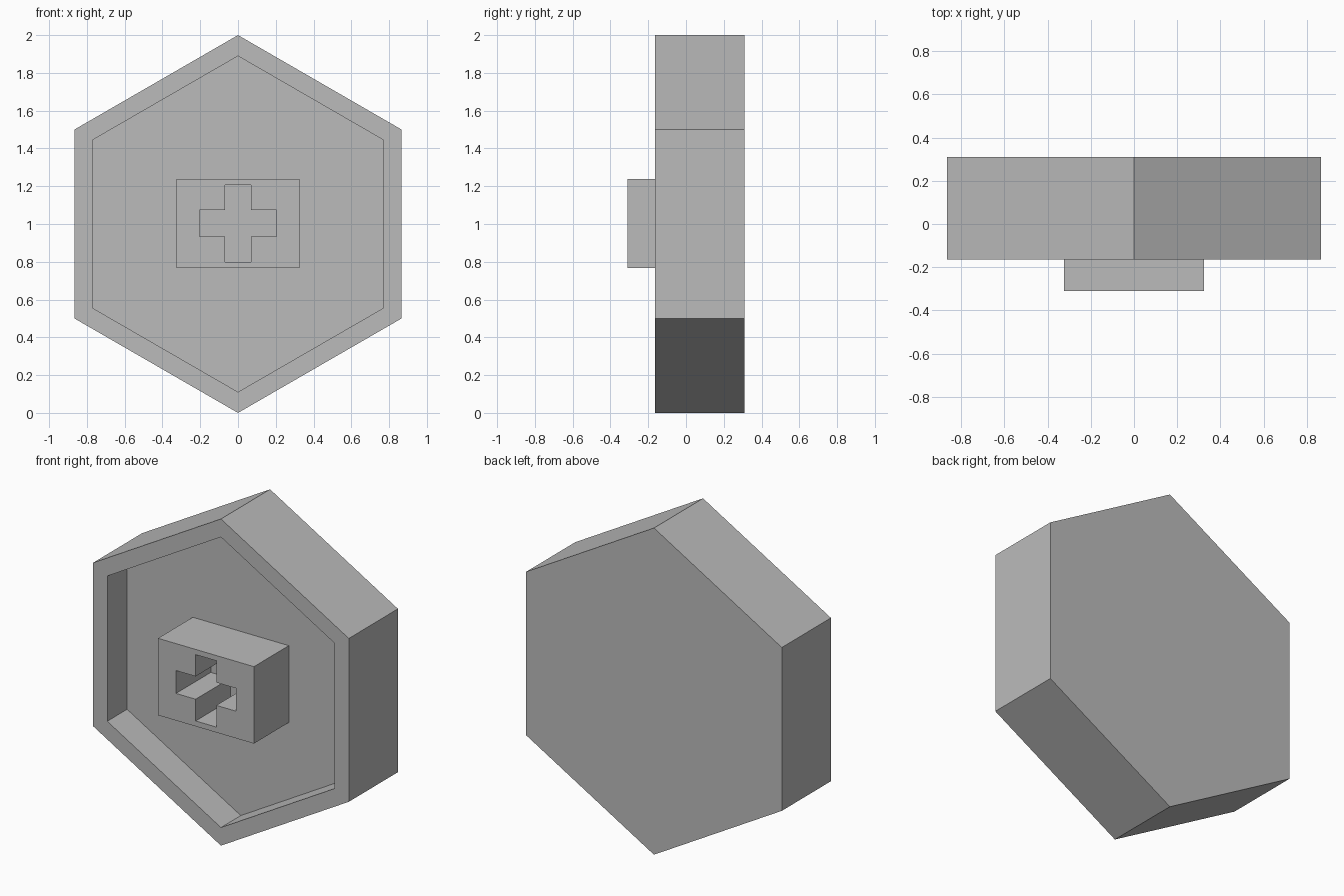
import bpy, bmesh, math

cube = bpy.data.objects.get("Cube")
if cube:
    bpy.data.objects.remove(cube, do_unlink=True)

FRONT, BACK, FLOOR = -0.165, 0.31, 0.027   # depths along y
CENTRE = 1.0

grey = bpy.data.materials.new("plain grey")
grey.use_nodes = True
colour = (0.5, 0.5, 0.5, 1)
grey.diffuse_color = colour
grey.node_tree.nodes["Principled BSDF"].inputs["Base Color"].default_value = colour


def prism(name, outline, y0, y1, inset=0, recess=0):
    """Extrude an x-z outline along y, optionally with a recessed front."""
    bm = bmesh.new()
    front = bm.faces.new([bm.verts.new((x, y0, z)) for x, z in outline])
    side = bmesh.ops.extrude_face_region(bm, geom=[front], use_keep_orig=True)
    for v in side["geom"]:
        if isinstance(v, bmesh.types.BMVert):
            v.co.y = y1
    bmesh.ops.recalc_face_normals(bm, faces=bm.faces[:])
    if recess:
        # Rim around the front, then a pocket sunk inside it
        bmesh.ops.inset_region(bm, faces=[front], thickness=inset, use_even_offset=True)
        pocket = bmesh.ops.extrude_discrete_faces(bm, faces=[front])["faces"][0]
        for v in pocket.verts:
            v.co.y += recess
    mesh = bpy.data.meshes.new(name)
    bm.to_mesh(mesh)
    bm.free()
    mesh.materials.append(grey)
    obj = bpy.data.objects.new(name, mesh)
    bpy.context.collection.objects.link(obj)
    return obj


# Hexagonal body with a shallow tray in the front
hexagon = [(math.sin(i * math.pi / 3), CENTRE + math.cos(i * math.pi / 3))
           for i in range(6)]
prism("hexagonal_body", hexagon, FRONT, BACK, inset=0.096, recess=FLOOR - FRONT)

# Rectangular socket block standing on the tray floor
w, low, high = 0.325, 0.767, 1.238
block = prism("socket_block", [(-w, low), (w, low), (w, high), (-w, high)], -0.31, FLOOR)

# Cross-shaped hole through the block
a, b = 0.07, 0.203
quarter = [(a, b), (a, a), (b, a)]
cross = []
for turn in range(4):
    cross += quarter
    quarter = [(z, -x) for x, z in quarter]
cutter = prism("cross_cutter", [(x, z + 1.003) for x, z in cross], -0.4, 0.1)
cutter.hide_render = True
cutter.hide_set(True)
cut = block.modifiers.new("cross hole", "BOOLEAN")
cut.operation = "DIFFERENCE"
cut.solver = "EXACT"
cut.object = cutter

# Bake the hole and drop the helper
bpy.context.view_layer.update()
baked = bpy.data.meshes.new_from_object(
    block.evaluated_get(bpy.context.evaluated_depsgraph_get()))
block.modifiers.clear()
block.data = baked
bpy.data.objects.remove(cutter, do_unlink=True)
